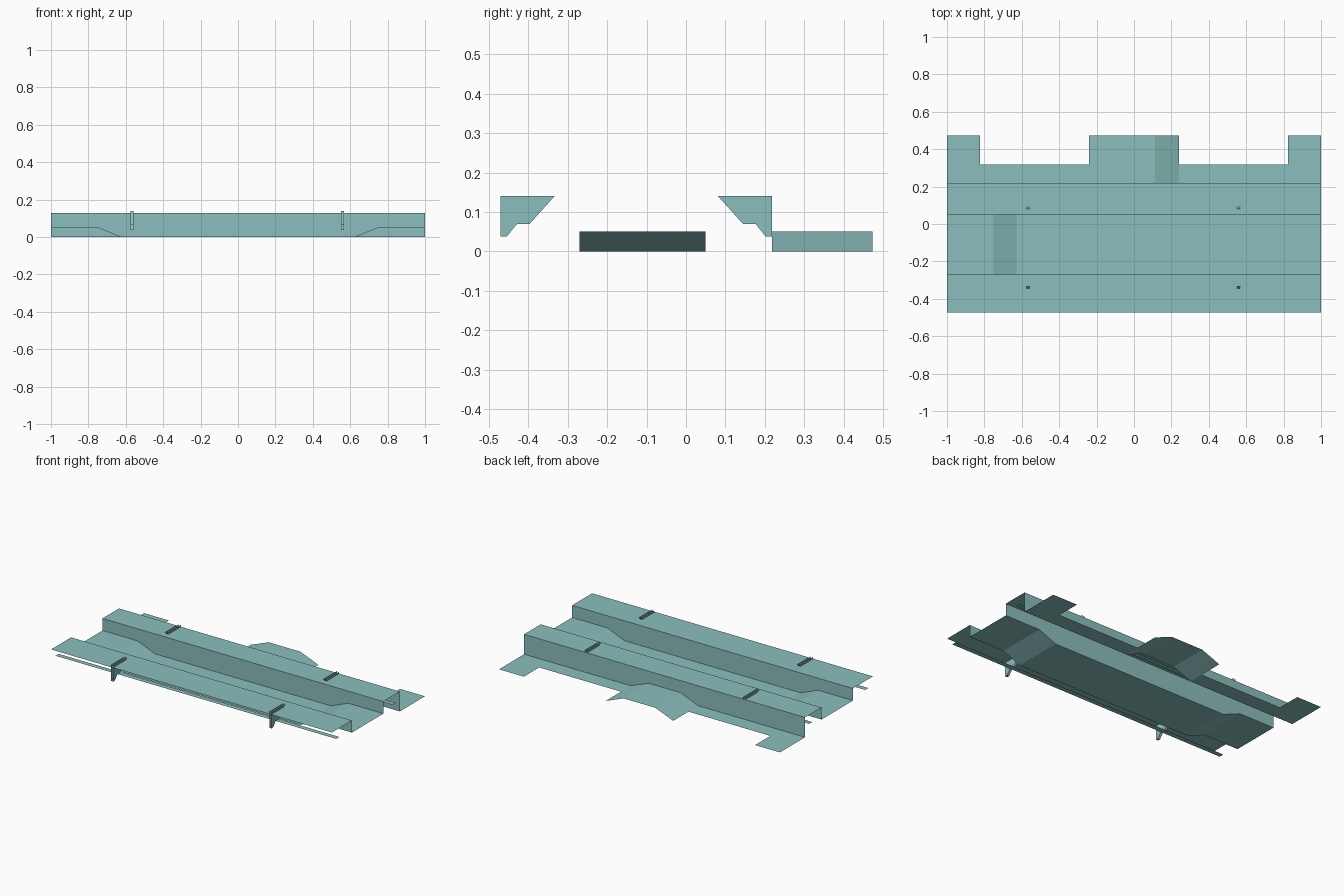
import bpy, bmesh

if "Cube" in bpy.data.objects:
    bpy.data.objects.remove(bpy.data.objects["Cube"])

mat = bpy.data.materials.new("pale_teal")
mat.diffuse_color = (0.26, 0.52, 0.51, 1)
mat.use_nodes = True
mat.node_tree.nodes["Principled BSDF"].inputs["Base Color"].default_value = mat.diffuse_color

TOP = 0.128                                   # height of the raised decks
FLOOR = [(-1, .05), (-.75, .05), (-.627, 0), (.627, 0), (.75, .05), (1, .05)]
APRON = [(-1, 0), (-.823, 0), (-.24, 0), (-.113, .05),
         (.113, .05), (.24, 0), (.823, 0), (1, 0)]


def make(name, polys):
    """One object from a list of polygons, with shared corners welded."""
    bm = bmesh.new()
    for p in polys:
        bm.faces.new([bm.verts.new(c) for c in p])
    bmesh.ops.remove_doubles(bm, verts=bm.verts, dist=1e-5)
    me = bpy.data.meshes.new(name)
    bm.to_mesh(me)
    bm.free()
    me.materials.append(mat)
    ob = bpy.data.objects.new(name, me)
    bpy.context.collection.objects.link(ob)
    return ob


def strip(profile, y0, y1):
    """Upward-facing sheet that follows an x-z profile between two y lines."""
    return [[(xa, y0, za), (xb, y0, zb), (xb, y1, zb), (xa, y1, za)]
            for (xa, za), (xb, zb) in zip(profile, profile[1:])]


def wall(name, profile, y, facing):
    """Vertical wall from a floor profile up to the deck height."""
    p = [(x, y, z) for x, z in profile] + [(1, y, TOP), (-1, y, TOP)]
    make(name, [p if facing < 0 else p[::-1]])


DECK = [(-1, TOP), (1, TOP)]

# Raised decks on both sides of the channel
make("front_deck", strip(DECK, -.473, -.27))
make("back_deck", strip(DECK, .05, .218))

# Sunken channel floor with ramps to both ends
make("channel_floor", strip(FLOOR, -.27, .05))

# Walls
wall("channel_front_wall", FLOOR, -.27, 1)
wall("channel_back_wall", FLOOR, .05, -1)
wall("back_wall", APRON, .218, 1)

# Back apron: narrow ledge, two end tabs and a humped centre tab
make("back_apron", strip(APRON, .218, .318)
     + strip(APRON[:2], .318, .473)
     + strip(APRON[2:6], .318, .473)
     + strip(APRON[6:], .318, .473))

# Brackets: notched side plates joined along the notch, open at top and outer end
NOTCH = [(-.333, .14), (-.396, .07), (-.428, .07), (-.454, .038), (-.47, .038)]
for side in ("front", "back"):
    pts = NOTCH if side == "front" else [(-.252 - y, z) for y, z in NOTCH]
    outer = pts[-1][0]
    for end, cx in (("left", -.567), ("right", .56)):
        a, b = cx - .008, cx + .008
        outline = pts + [(outer, .14)]
        polys = [[(x, y, z) for y, z in outline] for x in (a, b)]
        polys += [[(a, *p), (b, *p), (b, *q), (a, *q)] for p, q in zip(pts, pts[1:])]
        ob = make(f"{side}_{end}_bracket", polys)
        bm = bmesh.new()
        bm.from_mesh(ob.data)
        bmesh.ops.recalc_face_normals(bm, faces=bm.faces)
        bm.to_mesh(ob.data)
        bm.free()
    # Long thin rail resting in the bracket notches
    y0, y1 = sorted((pts[1][0], pts[2][0]))
    make(f"{side}_rail", strip([(-1, .07), (1, .07)], y0, y1))
